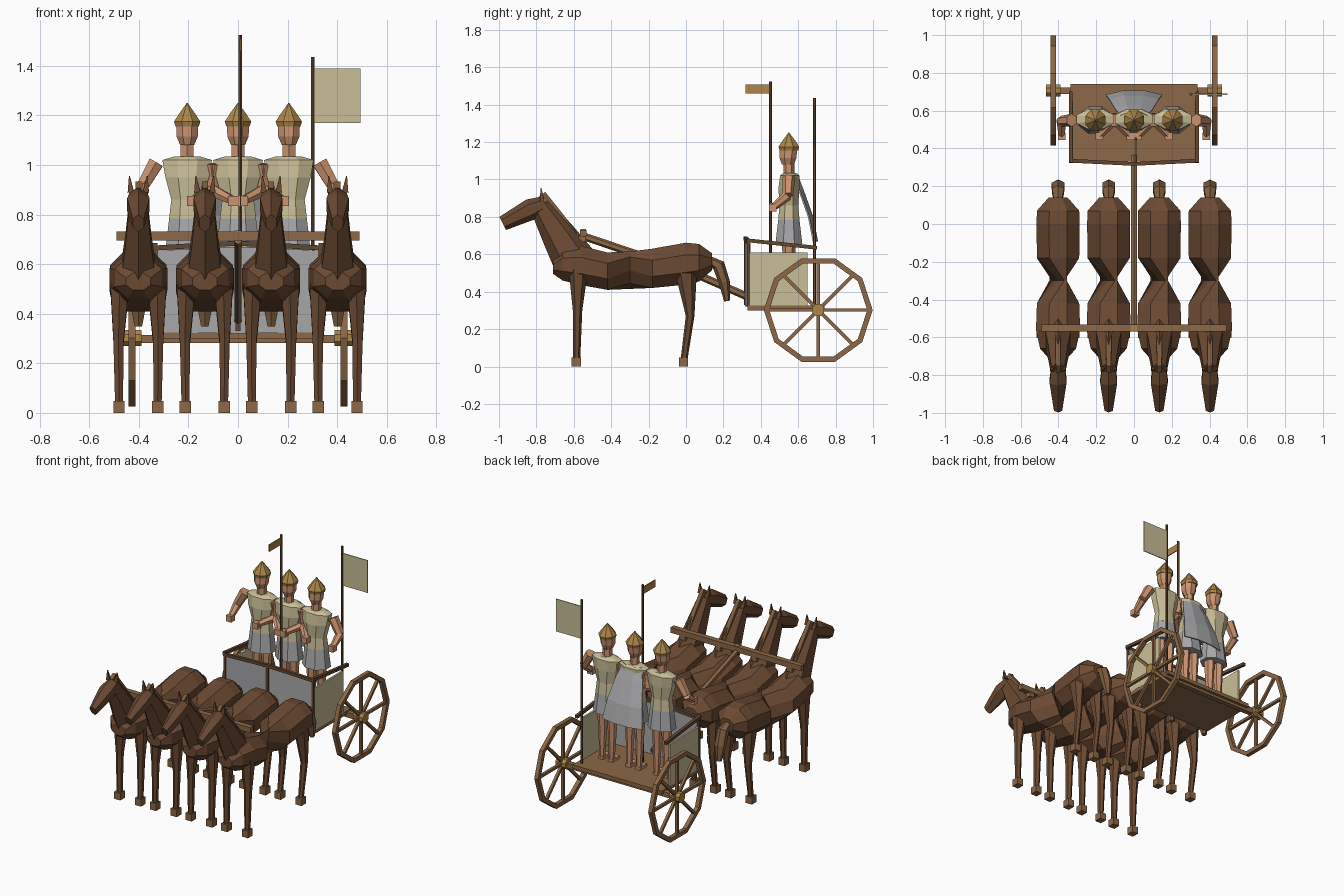
import bpy, bmesh, math
from mathutils import Vector

if "Cube" in bpy.data.objects:
    bpy.data.objects.remove(bpy.data.objects["Cube"])


def material(name, rgb):
    m = bpy.data.materials.new(name)
    lin = [((c / 255 + 0.055) / 1.055) ** 2.4 for c in rgb]
    m.diffuse_color = (*lin, 1)
    m.use_nodes = True
    m.node_tree.nodes["Principled BSDF"].inputs["Base Color"].default_value = m.diffuse_color
    return m


HORSE = material("horse brown", (108, 74, 51))
MANE = material("mane brown", (128, 94, 64))
WOOD = material("wood", (140, 104, 71))
DARK = material("dark wood", (98, 70, 48))
CREAM = material("cream cloth", (202, 190, 152))
GREY = material("grey cloth", (168, 168, 170))
SKIN = material("skin", (204, 148, 113))
GOLD = material("bronze", (172, 134, 74))


def finish(name, bm, mat):
    bmesh.ops.recalc_face_normals(bm, faces=bm.faces)
    me = bpy.data.meshes.new(name)
    bm.to_mesh(me)
    bm.free()
    me.materials.append(mat)
    ob = bpy.data.objects.new(name, me)
    bpy.context.collection.objects.link(ob)
    return ob


def loft(name, rings, mat, n=6, normal=None, pinch=None):
    """Skin rings (x, y, z, half_width, half_height) along a path.
    The ring with index pinch is flattened onto a tilted line."""
    bm = bmesh.new()
    pts = [Vector(r[:3]) for r in rings]
    loops = []
    for i, r in enumerate(rings):
        t = Vector(normal) if normal else pts[min(i + 1, len(pts) - 1)] - pts[max(i - 1, 0)]
        t.normalize()
        side = Vector((0, 1, 0)) if abs(t.x) > 0.8 else Vector((1, 0, 0))
        side = (side - t * side.dot(t)).normalized()
        up = side.cross(t)
        k = 1 / math.cos(math.pi / n)
        loop = []
        for j in range(n):
            a = (j + 0.5) * 2 * math.pi / n
            c, s = math.cos(a), math.sin(a)
            if i == pinch:
                tilt = math.radians(67.5)
                d = math.cos(a - tilt)
                c, s = d * math.cos(tilt), d * math.sin(tilt)
            loop.append(bm.verts.new(pts[i] + side * c * r[3] * k + up * s * r[4] * k))
        loops.append(loop)
    for a, b in zip(loops, loops[1:]):
        for j in range(n):
            bm.faces.new((a[j], a[(j + 1) % n], b[(j + 1) % n], b[j]))
    bm.faces.new(loops[0])
    bm.faces.new(loops[-1])
    return finish(name, bm, mat)


def beam(name, p, q, w, mat, h=None, n=4):
    h = h or w
    return loft(name, [(*p, w, h), (*q, w, h)], mat, n)


def box(name, lo, hi, mat):
    x, y = (lo[0] + hi[0]) / 2, (lo[1] + hi[1]) / 2
    w, d = (hi[0] - lo[0]) / 2, (hi[1] - lo[1]) / 2
    return loft(name, [(x, y, lo[2], w, d), (x, y, hi[2], w, d)], mat, 4)


def horse(x):
    # Barrel with a pinched waist
    loft("horse_body", [
        (x, -.71, .53, .05, .035), (x, -.66, .545, .095, .085), (x, -.56, .54, .117, .105),
        (x, -.42, .51, .112, .10), (x, -.30, .515, .112, .10), (x, -.18, .525, .112, .105),
        (x, 0, .55, .114, .112), (x, .07, .555, .112, .10), (x, .14, .56, .05, .045)],
        HORSE, 8, normal=(0, 1, 0), pinch=4)
    # Neck, head and ears
    loft("horse_neck", [(x, -.60, .57, .07, .10), (x, -.68, .70, .052, .08),
                        (x, -.78, .86, .035, .05)], HORSE, 6)
    loft("horse_head", [(x, -.755, .872, .035, .035), (x, -.83, .84, .045, .05),
                        (x, -.98, .765, .022, .034)], HORSE, 6)
    # Mane along the back of the neck
    loft("mane", [(x, -.60, .70, .014, .02), (x, -.67, .79, .014, .025),
                  (x, -.77, .92, .012, .022)], MANE, 4)
    # Tail
    loft("tail", [(x, .12, .57, .02, .02), (x, .175, .54, .032, .03),
                  (x, .205, .45, .034, .026), (x, .22, .35, .015, .014)], MANE, 6)
    for s in (-1, 1):
        loft("ear", [(x + s * .03, -.77, .89, .013, .012),
                     (x + s * .036, -.775, .955, .002, .002)], HORSE, 4)
        # Legs and hooves
        loft("front_leg", [(x + s * .075, -.575, .52, .038, .045), (x + s * .08, -.58, .30, .021, .022),
                           (x + s * .078, -.585, .04, .016, .017)], HORSE, 6, normal=(0, 0, 1))
        loft("back_leg", [(x + s * .075, 0, .50, .038, .05), (x + s * .08, .022, .27, .02, .02),
                          (x + s * .078, -.01, .04, .015, .016)], HORSE, 6, normal=(0, 0, 1))
        for y in (-.585, -.012):
            hx = x + s * .078
            box("hoof", (hx - .023, y - .026, 0), (hx + .023, y + .024, .048), WOOD)


for hx in (-.402, -.134, .134, .402):
    horse(hx)
    box("yoke_pad", (hx - .02, -.575, .665), (hx + .02, -.535, .70), WOOD)

# Yoke and draught pole
beam("yoke", (-.49, -.55, .713), (.49, -.55, .713), .018, WOOD)
box("yoke_pin", (-.015, -.565, .70), (.015, -.535, .735), GOLD)
loft("draught_pole", [(0, -.56, .70, .015, .018), (0, .05, .495, .015, .018),
                      (0, .36, .36, .015, .018)], WOOD, 6)

# Chariot car
box("floor", (-.335, .33, .30), (.335, .74, .325), WOOD)
loft("front_panel", [(-.325, .338, .49, .006, .165), (0, .322, .495, .006, .175),
                     (.325, .338, .49, .006, .165)], GREY, 4, normal=(1, 0, 0))
loft("front_rail", [(-.34, .335, .665, .01, .01), (0, .318, .685, .01, .01),
                    (.34, .335, .665, .01, .01)], DARK, 4, normal=(1, 0, 0))
box("front_post", (-.01, .31, .33), (.01, .325, .68), DARK)
beam("axle", (-.44, .705, .298), (.44, .705, .298), .017, WOOD)
for s in (-1, 1):
    box("side_panel", (s * .33 - .006, .335, .325), (s * .33 + .006, .65, .61), CREAM)
    beam("side_rail", (s * .335, .325, .675), (s * .335, .70, .635), .01, DARK)
    box("rail_post", (s * .33 - .008, .327, .325), (s * .33 + .008, .343, .67), DARK)
    # Wheel: ten-sided rim, eight spokes and hub
    wx, wy, wz = s * .428, .707, .302
    bm = bmesh.new()
    rim = []
    for i in range(10):
        a = i * math.tau / 10
        rim.append([bm.verts.new((wx + dx, wy + r * math.cos(a), wz + r * math.sin(a)))
                    for r, dx in ((.291, -.014), (.291, .014), (.262, .014), (.262, -.014))])
    for i in range(10):
        for j in range(4):
            a, b, k = rim[i], rim[(i + 1) % 10], (j + 1) % 4
            bm.faces.new((a[j], a[k], b[k], b[j]))
    finish("wheel_rim", bm, WOOD)
    for i in range(8):
        a = i * math.tau / 8
        r = .262 if i % 4 else .272
        beam("spoke", (wx, wy, wz), (wx, wy + r * math.cos(a), wz + r * math.sin(a)), .009, WOOD)
    beam("hub", (s * .39, wy, wz), (s * .465, wy, wz), .032, GOLD, n=8)


def soldier(x, outer):
    y, up = .55, (0, 0, 1)
    # Skirt, cuirass, neck, head and helmet
    loft("skirt", [(x, y, .655, .088, .072), (x, y, .79, .072, .056)], GREY, 8, normal=up)
    loft("cuirass", [(x, y, .785, .073, .057), (x, y, .86, .064, .05), (x, y, .95, .088, .056),
                     (x, y + .005, 1.02, .10, .052), (x, y + .005, 1.035, .05, .035)], CREAM, 8, normal=up)
    loft("neck", [(x, y, 1.02, .026, .026), (x, y, 1.10, .026, .026)], SKIN, 6, normal=up)
    loft("head", [(x, y - .005, 1.08, .028, .032), (x, y - .005, 1.115, .043, .045),
                  (x, y, 1.18, .045, .048)], SKIN, 8, normal=up)
    loft("helmet", [(x, y, 1.155, .047, .05), (x, y, 1.175, .053, .055), (x, y, 1.205, .034, .036),
                    (x, y, 1.25, .002, .002)], GOLD, 8, normal=up)
    for s in (-1, 1):
        # Legs and feet
        loft("leg", [(x + s * .036, y, .68, .03, .034), (x + s * .036, y, .50, .022, .024),
                     (x + s * .036, y + .005, .335, .015, .017)], SKIN, 6, normal=up)
        box("foot", (x + s * .036 - .018, y - .055, .325), (x + s * .036 + .018, y + .022, .345), SKIN)
        # Arms: outward on the free side, folded to the front otherwise
        sh = (x + s * .095, y, 1.005)
        if s == outer:
            elbow, hand = (x + s * .18, y - .005, .915), (x + s * .178, .465, .85)
            sh = (x + s * .125, y, 1.01)
        else:
            elbow, hand = (x + s * .108, y + .01, .90), (x + s * .02, .465, .855)
        loft("upper_arm", [(*sh, .03, .03), (*elbow, .024, .024)], SKIN, 6)
        loft("forearm", [(*elbow, .024, .024), (*hand, .016, .016)], SKIN, 6)
        box("hand", [c - .02 for c in hand], [c + .02 for c in hand], SKIN)


for sx, side in ((-.205, -1), (0, 0), (.205, 1)):
    soldier(sx, side)

# Cape hanging behind the middle figure
bm = bmesh.new()
rows = []
for w, yc, z in ((.07, .60, 1.03), (.10, .635, .94), (.13, .685, .80), (.15, .71, .67)):
    rows.append([bm.verts.new((u * w, yc - .025 * u * u, z)) for u in (-1, -.4, .4, 1)])
for a, b in zip(rows, rows[1:]):
    for j in range(3):
        bm.faces.new((a[j], a[j + 1], b[j + 1], b[j]))
cape = finish("cape", bm, GREY)
cape.modifiers.new("thickness", 'SOLIDIFY').thickness = .008

# Banner at the back and pennant at the front
beam("banner_pole", (.302, .687, .32), (.302, .687, 1.435), .007, DARK, n=6)
box("banner", (.308, .684, 1.17), (.495, .69, 1.39), CREAM)
beam("pennant_pole", (.01, .452, .325), (.01, .452, 1.525), .007, DARK, n=6)
box("pennant", (.007, .318, 1.46), (.013, .448, 1.508), GOLD)
